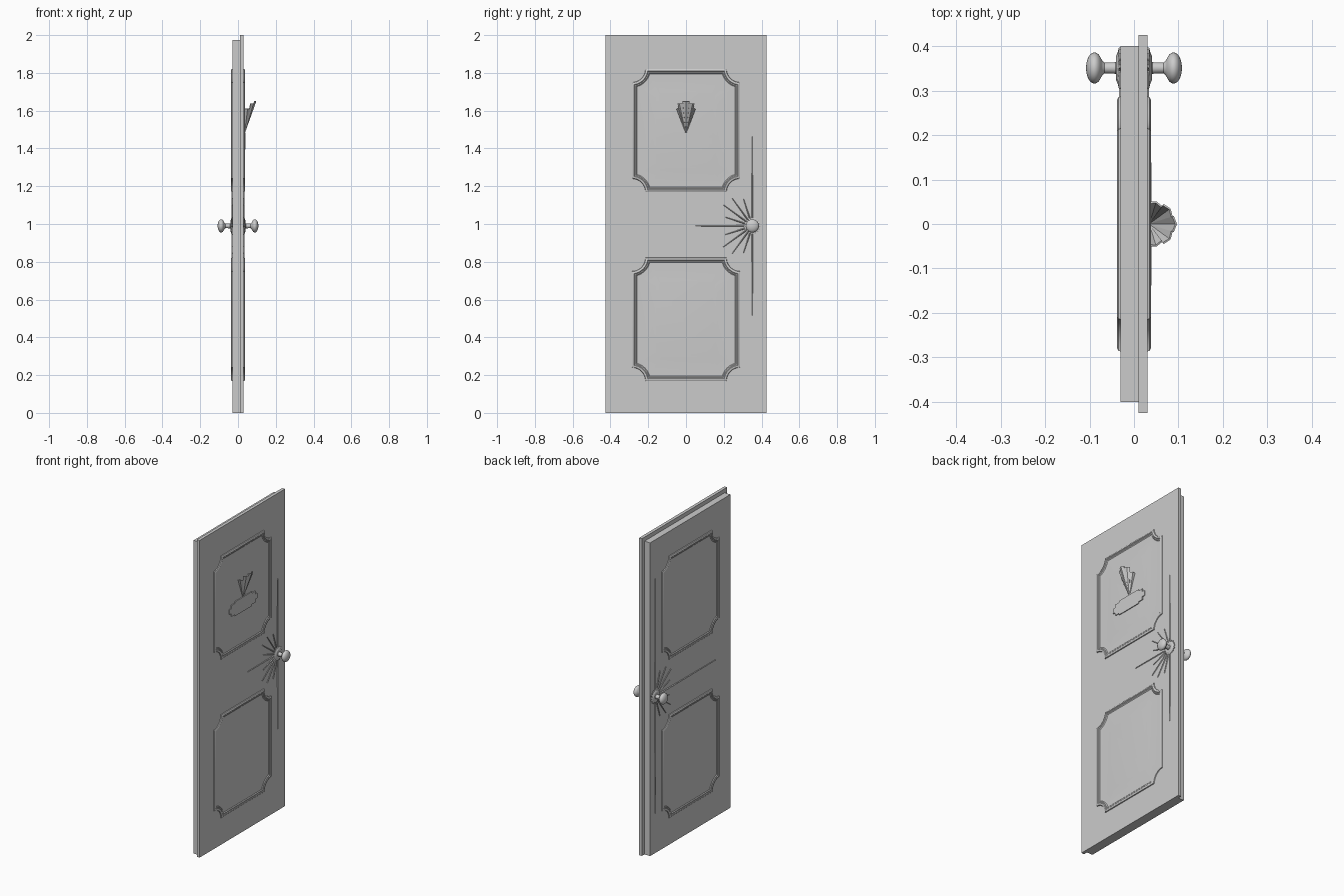
import bpy, bmesh
from math import pi, sin, cos, asin, radians
from mathutils import Vector

if "Cube" in bpy.data.objects:
    bpy.data.objects.remove(bpy.data.objects["Cube"])

def make(name, verts, faces, smooth=False):
    me = bpy.data.meshes.new(name)
    me.from_pydata([tuple(v) for v in verts], [], faces)
    bm = bmesh.new(); bm.from_mesh(me)
    bmesh.ops.remove_doubles(bm, verts=bm.verts, dist=1e-6)
    bmesh.ops.recalc_face_normals(bm, faces=bm.faces)
    bm.to_mesh(me); bm.free()
    ob = bpy.data.objects.new(name, me)
    bpy.context.collection.objects.link(ob)
    if smooth:
        bpy.ops.object.select_all(action='DESELECT')
        ob.select_set(True)
        bpy.context.view_layer.objects.active = ob
        bpy.ops.object.shade_smooth_by_angle(angle=radians(35))
    return ob

def loft(name, rings, cap_end=True, cap_start=False, smooth=False):
    n = len(rings[0])
    verts = [p for r in rings for p in r]
    faces = [(k*n+i, k*n+(i+1) % n, (k+1)*n+(i+1) % n, (k+1)*n+i)
             for k in range(len(rings)-1) for i in range(n)]
    if cap_end:
        faces.append(tuple(range((len(rings)-1)*n, len(rings)*n)))
    if cap_start:
        faces.append(tuple(range(n)))
    return make(name, verts, faces, smooth)

def box(name, x0, x1, y0, y1, z0, z1):
    base = [(y0, z0), (y1, z0), (y1, z1), (y0, z1)]
    return loft(name, [[(x, y, z) for y, z in base] for x in (x0, x1)], cap_start=True)

# Rebated door slab
box("door_leaf", -0.03, 0.01, -0.4, 0.4, 0, 1.975)
box("door_overlap", 0.01, 0.03, -0.425, 0.425, 0, 2.0)

# Outline of a panel with scooped corners, offset inward by d
def panel_ring(zc, d, x, w=0.287, h=0.327, r=0.072, n=8):
    pts = []
    a0 = asin(d/(r+d))
    for sy, sz in ((1, 1), (-1, 1), (-1, -1), (1, -1)):
        arc = []
        for i in range(n+1):
            a = a0 + (pi/2-2*a0)*i/n
            arc.append((x, sy*(w-(r+d)*sin(a)), zc+sz*(h-(r+d)*cos(a))))
        pts += arc if sy*sz > 0 else arc[::-1]
    return pts

PROFILE = [(0, -0.001), (0.002, 0.005), (0.007, 0.008), (0.013, 0.008), (0.017, 0.005),
           (0.022, 0.005), (0.027, 0.001), (0.085, 0.001), (0.125, 0.004)]
for side, s in (("front", 1), ("back", -1)):
    for lvl, zc in (("upper", 1.495), ("lower", 0.495)):
        loft(f"{side}_{lvl}_panel", [panel_ring(zc, d, s*(0.03+x)) for d, x in PROFILE], smooth=True)

# Knobs, scalloped roses and sunburst rays on both faces
KY, KZ = 0.351, 0.99
def disc(x, r, n=32, wave=0.0):
    return [(x, KY+r*(1-wave*(i % 2))*cos(2*pi*i/n), KZ+r*(1-wave*(i % 2))*sin(2*pi*i/n))
            for i in range(n)]

RAYS = [0.74, 0.15, 0.18, 0.19, 0.15, 0.6, 0.15, 0.19, 0.18, 0.15, 0.74]
for side, s in (("front", 1), ("back", -1)):
    knob = [(0.036, 0.018), (0.042, 0.013), (0.066, 0.012), (0.071, 0.016)]
    knob += [(0.089-0.019*cos(a), 0.035*sin(a)) for a in [radians(t) for t in range(35, 176, 14)]]
    loft(f"{side}_knob", [disc(s*x, r) for x, r in knob], cap_start=True, smooth=True)
    loft(f"{side}_rose", [disc(s*x, r, 32, w) for x, r, w in
         ((0.029, 0.046, 0.2), (0.034, 0.046, 0.2), (0.037, 0.034, 0.0), (0.040, 0.028, 0.0))])
    verts, faces = [], []
    for i, length in enumerate(RAYS):
        if s > 0 and length > 0.5:
            length *= 0.64 if length > 0.7 else 0.5
        a = radians(90+18*i)
        u, v = Vector((0, cos(a), sin(a))), Vector((0, -sin(a), cos(a)))
        c = Vector((0, KY, KZ))
        b = len(verts)
        for q, hw in ((0.03, 0.005), (length, 0.002)):
            verts += [c+u*q+v*hw+Vector((s*0.029, 0, 0)), c+u*q+Vector((s*0.034, 0, 0)),
                      c+u*q-v*hw+Vector((s*0.029, 0, 0))]
        faces += [(b, b+1, b+4, b+3), (b+1, b+2, b+5, b+4), (b+2, b, b+3, b+5),
                  (b, b+2, b+1), (b+3, b+4, b+5)]
    # short rays toward the door edge
    for deg in (-54, -27, 0, 27, 54):
        a = radians(deg)
        u, v = Vector((0, cos(a), sin(a))), Vector((0, -sin(a), cos(a)))
        o, b = Vector((s*0.033, KY, KZ)), len(verts)
        verts += [o+u*0.03+v*0.004, o+u*0.03-v*0.004, o+u*0.047]
        faces.append((b, b+1, b+2))
    make(f"{side}_sunburst", verts, faces)

# Small plate with stepped ends on the front upper panel
half = [(0.0, 0.045), (0.085, 0.045), (0.085, 0.035), (0.118, 0.035),
        (0.118, 0.016), (0.138, 0.016)]
quad = half + [(y, -z) for y, z in half[::-1]]
outline = quad + [(-y, z) for y, z in quad[::-1] if y > 0]
loft("name_plate", [[(x, y, 1.44+z) for y, z in outline] for x in (0.03, 0.039)], cap_start=True)

# Folded fan leaning out above the plate
for i in range(-2, 3):
    top = (1.65, 1.638, 1.61)[abs(i)]
    R = (0.059, 0.056, 0.050)[abs(i)]
    apex = Vector((0.034, 0, 1.48))
    def rim(deg, r):
        a = radians(deg)
        return Vector((0.034+r*cos(a), r*sin(a), top))
    m = i*36
    verts = [apex, rim(m-18, R*0.96), rim(m, R*1.03), rim(m+18, R*0.96)]
    ob = make(f"fan_blade_{i+3}", verts, [(0, 1, 2), (0, 2, 3)])
    mod = ob.modifiers.new("thickness", 'SOLIDIFY')
    mod.thickness = 0.004
    mod.offset = 0
